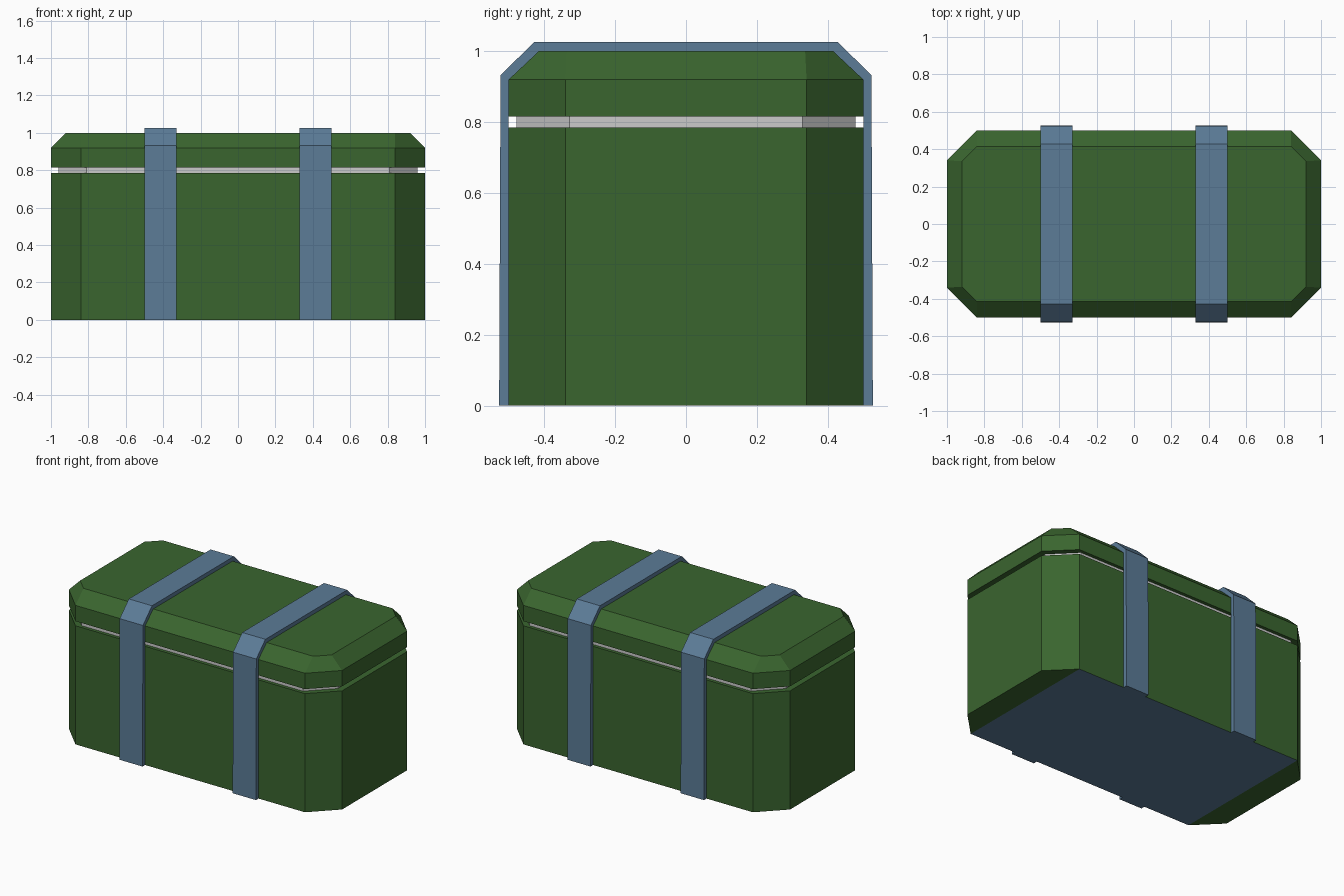
import bpy, bmesh

if "Cube" in bpy.data.objects:
    bpy.data.objects.remove(bpy.data.objects["Cube"])


def material(name, rgb):
    m = bpy.data.materials.new(name)
    m.diffuse_color = (*rgb, 1)
    m.use_nodes = True
    m.node_tree.nodes["Principled BSDF"].inputs["Base Color"].default_value = m.diffuse_color
    return m


green = material("green_paint", (0.042, 0.13, 0.028))
slate = material("slate_strap", (0.106, 0.2, 0.31))


def octagon(bm, hx, hy, cx, cy, z):
    """Ring of 8 verts: half sizes hx, hy; corner cuts start at cx and cy."""
    pts = [(hx, -cy), (hx, cy), (cx, hy), (-cx, hy),
           (-hx, cy), (-hx, -cy), (-cx, -hy), (cx, -hy)]
    return [bm.verts.new((x, y, z)) for x, y in pts]


def loft(bm, rings):
    for a, b in zip(rings, rings[1:]):
        for i in range(8):
            j = (i + 1) % 8
            bm.faces.new((a[i], a[j], b[j], b[i]))


def finish(name, bm, mats=()):
    me = bpy.data.meshes.new(name)
    bm.to_mesh(me)
    bm.free()
    for m in mats:
        me.materials.append(m)
    ob = bpy.data.objects.new(name, me)
    bpy.context.collection.objects.link(ob)
    return ob


OUTER = (1.0, 0.5, 0.84, 0.34)
INSET = (0.96, 0.478, 0.81, 0.328)
TOP = (0.92, 0.415, 0.84, 0.336)
SEAM_LOW, SEAM_HIGH = 0.785, 0.815

# Body with inward rim; underside has a slate centre panel between green ends
bm = bmesh.new()
base = octagon(bm, *OUTER, 0)
loft(bm, [base, octagon(bm, *OUTER, SEAM_LOW), octagon(bm, *INSET, SEAM_LOW)])
for ids, mat in (((7, 6, 3, 2), 1), ((2, 1, 0, 7), 0), ((6, 5, 4, 3), 0)):
    bm.faces.new([base[i] for i in ids]).material_index = mat
finish("chest_body", bm, (green, slate))

# Recessed grey seam
bm = bmesh.new()
loft(bm, [octagon(bm, *INSET, SEAM_LOW), octagon(bm, *INSET, SEAM_HIGH)])
finish("lid_seam", bm)

# Lid with bevelled top
bm = bmesh.new()
top = octagon(bm, *TOP, 1.0)
loft(bm, [octagon(bm, *INSET, SEAM_HIGH), octagon(bm, *OUTER, SEAM_HIGH),
          octagon(bm, *OUTER, 0.92), top])
bm.faces.new(top)
finish("chest_lid", bm, (green,))

# Straps: bent band profile extruded across its width
outer = [(0.527, 0), (0.523, 0.932), (0.428, 1.026)]
inner = [(0.5, 0), (0.5, 0.92), (0.415, 1.0)]


def strap(name, x0, x1):
    bm = bmesh.new()
    path = [outer + [(-y, z) for y, z in reversed(outer)],
            inner + [(-y, z) for y, z in reversed(inner)]]
    o0, i0 = [[bm.verts.new((x0, y, z)) for y, z in p] for p in path]
    faces = [bm.faces.new((o0[k], o0[k + 1], i0[k + 1], i0[k])) for k in range(5)]
    ext = bmesh.ops.extrude_face_region(bm, geom=faces, use_keep_orig=True)
    moved = [v for v in ext["geom"] if isinstance(v, bmesh.types.BMVert)]
    bmesh.ops.translate(bm, verts=moved, vec=(x1 - x0, 0, 0))
    bmesh.ops.recalc_face_normals(bm, faces=bm.faces)
    finish(name, bm, (slate,))


strap("strap_left", -0.5, -0.33)
strap("strap_right", 0.33, 0.5)
